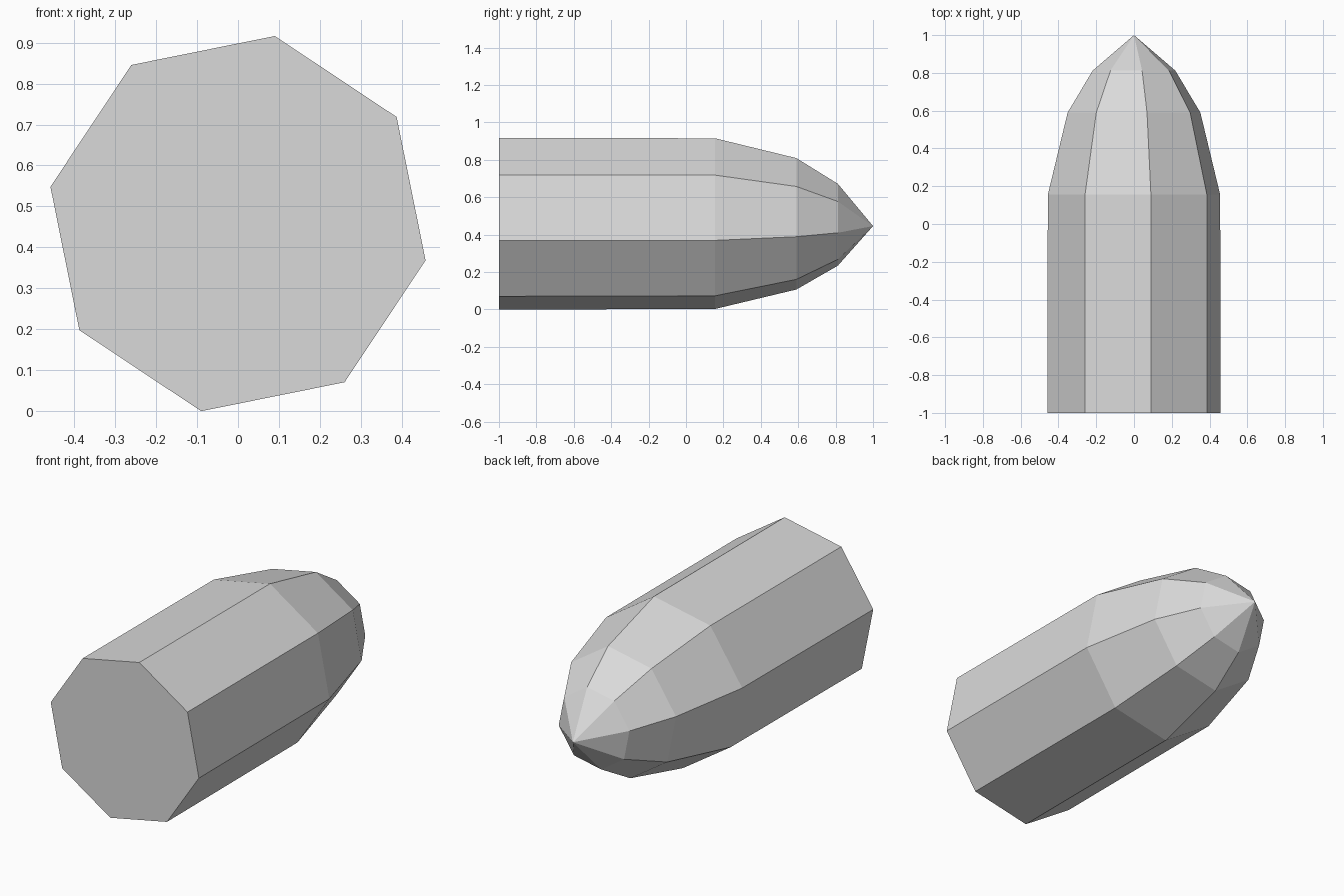
import bpy, bmesh, math

cube = bpy.data.objects.get("Cube")
if cube:
    bpy.data.objects.remove(cube, do_unlink=True)

SIDES = 8
TURN = math.radians(78.9)
# Each ring: position along y, radius, centre height
RINGS = [(-1.0, 0.467, 0.458), (0.155, 0.465, 0.459),
         (0.59, 0.358, 0.458), (0.812, 0.223, 0.453)]
TIP = (0, 1.0, 0.446)

grey = bpy.data.materials.new("light_grey")
grey.use_nodes = True
colour = (0.7, 0.7, 0.7, 1)
grey.diffuse_color = colour
grey.node_tree.nodes["Principled BSDF"].inputs["Base Color"].default_value = colour

# Eight-sided body with a flat base
bm = bmesh.new()
loops = []
for y, r, z in RINGS:
    angles = [TURN + i * math.tau / SIDES for i in range(SIDES)]
    loops.append([bm.verts.new((r * math.cos(a), y, z + r * math.sin(a))) for a in angles])
bm.faces.new(loops[0])
for near, far in zip(loops, loops[1:]):
    for i in range(SIDES):
        j = (i + 1) % SIDES
        bm.faces.new((near[i], near[j], far[j], far[i]))

# Pointed nose
tip = bm.verts.new(TIP)
for i in range(SIDES):
    bm.faces.new((loops[-1][i], loops[-1][(i + 1) % SIDES], tip))
bmesh.ops.recalc_face_normals(bm, faces=bm.faces)

mesh = bpy.data.meshes.new("pointed_body")
bm.to_mesh(mesh)
bm.free()
mesh.materials.append(grey)
body = bpy.data.objects.new("pointed_body", mesh)
bpy.context.collection.objects.link(body)
